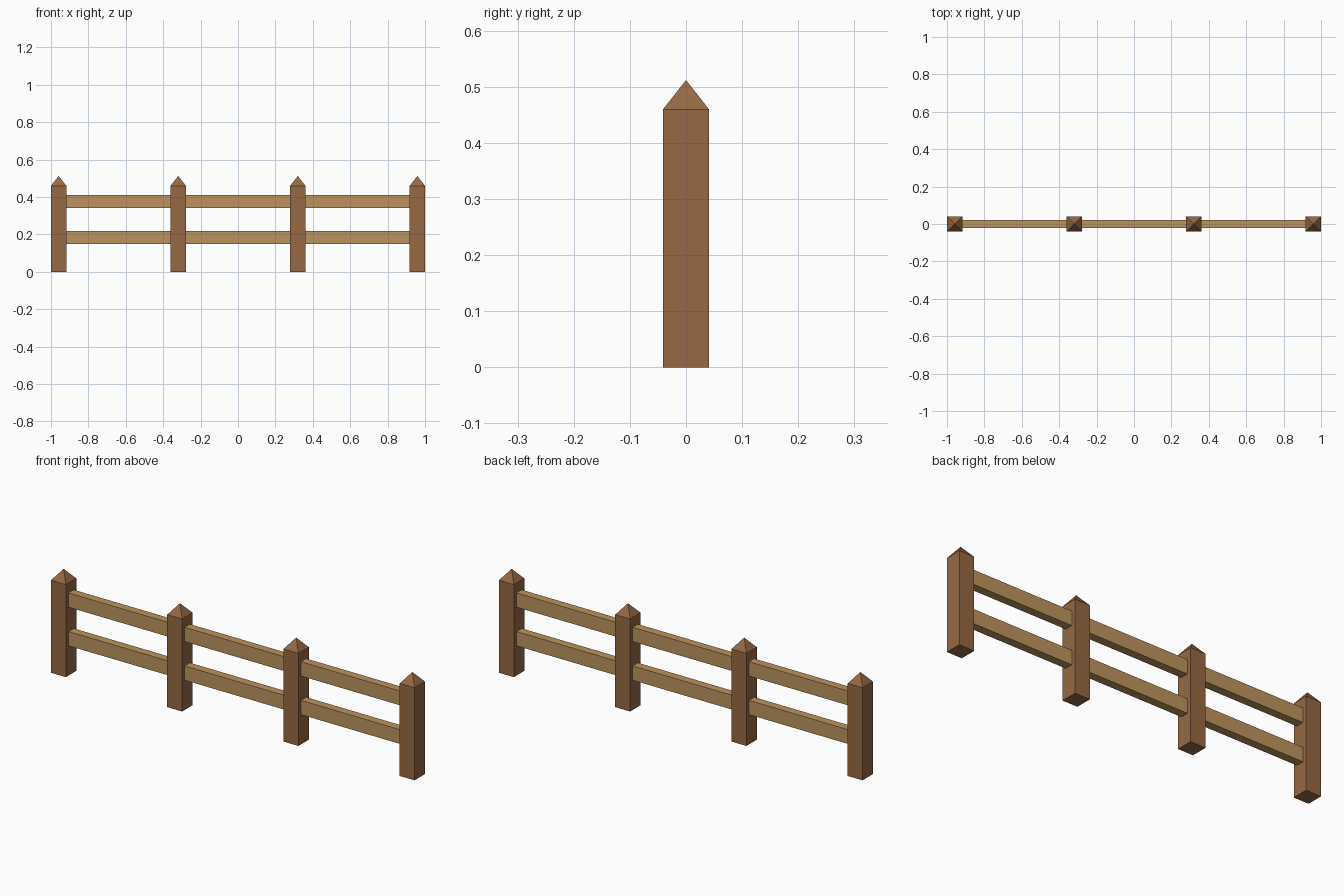
import bpy
import bmesh

if "Cube" in bpy.data.objects:
    bpy.data.objects.remove(bpy.data.objects["Cube"])


def material(name, rgb):
    m = bpy.data.materials.new(name)
    m.diffuse_color = (*rgb, 1.0)
    m.use_nodes = True
    m.node_tree.nodes["Principled BSDF"].inputs["Base Color"].default_value = m.diffuse_color
    return m


POST_WOOD = material("dark_brown_wood", (0.305, 0.141, 0.058))
RAIL_WOOD = material("light_brown_wood", (0.503, 0.296, 0.112))

POST_HALF = 0.041
POST_HEIGHT = 0.46
TIP_HEIGHT = 0.512
END_X = 1.0 - POST_HALF


def add_object(name, bm, mat):
    bmesh.ops.recalc_face_normals(bm, faces=bm.faces)
    mesh = bpy.data.meshes.new(name)
    bm.to_mesh(mesh)
    bm.free()
    mesh.materials.append(mat)
    obj = bpy.data.objects.new(name, mesh)
    bpy.context.collection.objects.link(obj)
    return obj


def box(half_x, half_y, z0, z1):
    bm = bmesh.new()
    bmesh.ops.create_cube(bm, size=2.0)
    for v in bm.verts:
        v.co = (v.co.x * half_x, v.co.y * half_y, z1 if v.co.z > 0 else z0)
    return bm


# Square posts with the top face poked up into a pyramid point
for i in range(4):
    bm = box(POST_HALF, POST_HALF, 0.0, POST_HEIGHT)
    bm.normal_update()
    top = max(bm.faces, key=lambda f: f.calc_center_median().z)
    tip = bmesh.ops.poke(bm, faces=[top])["verts"][0]
    tip.co.z = TIP_HEIGHT
    post = add_object(f"post_{i + 1}", bm, POST_WOOD)
    post.location.x = -END_X + i * 2 * END_X / 3

# Two long rails running through the posts
for name, z0, z1 in (("lower_rail", 0.148, 0.219), ("upper_rail", 0.34, 0.411)):
    add_object(name, box(END_X, 0.0205, z0, z1), RAIL_WOOD)
